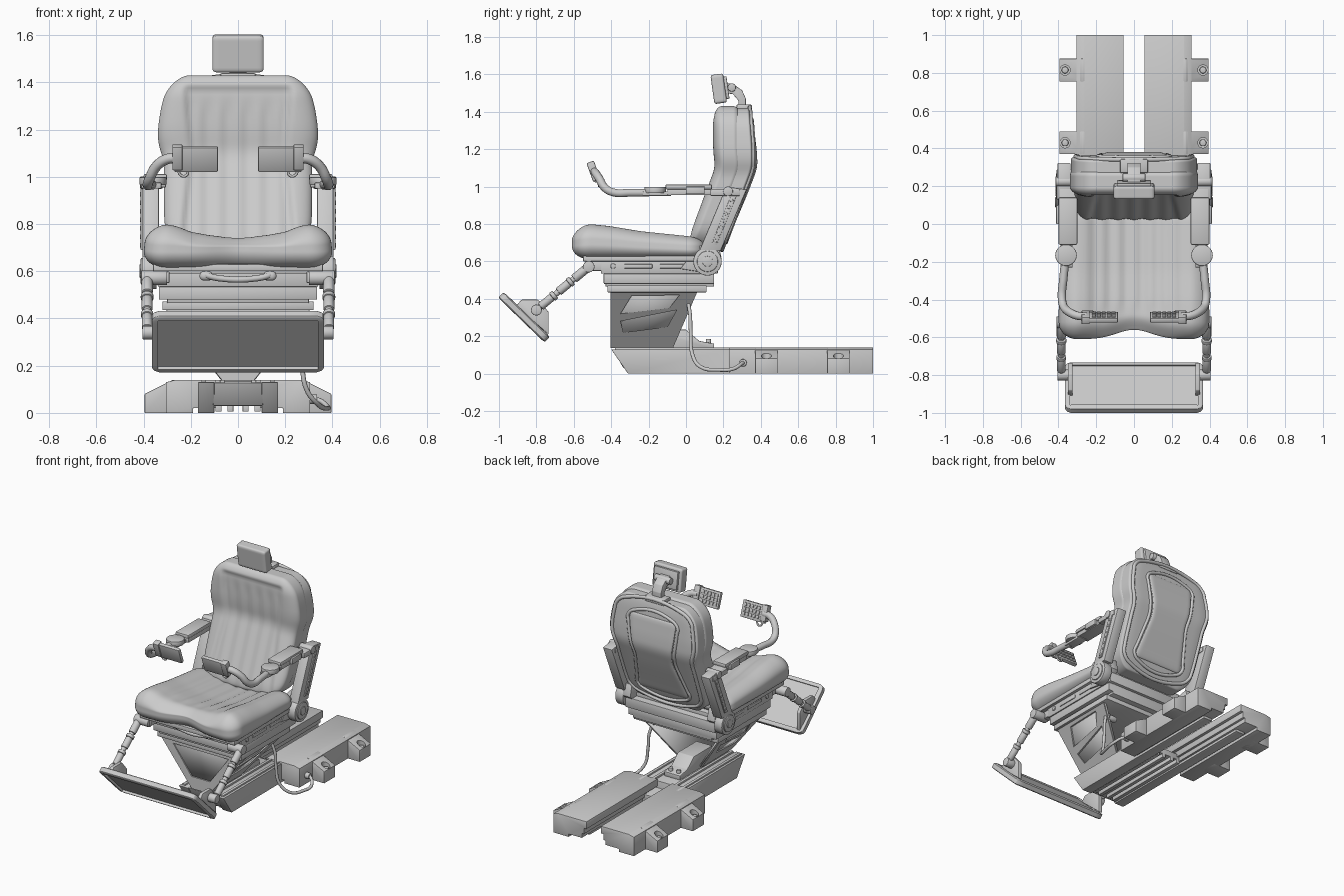
import bpy, bmesh
from math import cos, sin, pi, radians, exp
from mathutils import Vector, Matrix

if "Cube" in bpy.data.objects:
    bpy.data.objects.remove(bpy.data.objects["Cube"])

def add(name, bm, mirror=False, smooth=30, mat=None):
    if mat: bmesh.ops.transform(bm, matrix=mat, verts=bm.verts)
    bmesh.ops.recalc_face_normals(bm, faces=bm.faces)
    me = bpy.data.meshes.new(name)
    bm.to_mesh(me); bm.free()
    return link(bpy.data.objects.new(name, me), mirror, smooth)

def link(ob, mirror, smooth):
    if not ob.users_collection: bpy.context.collection.objects.link(ob)
    bpy.ops.object.select_all(action='DESELECT')
    ob.select_set(True); bpy.context.view_layer.objects.active = ob
    if ob.type == 'CURVE':
        bpy.ops.object.convert(target='MESH'); ob = bpy.context.object
    bpy.ops.object.shade_smooth_by_angle(angle=radians(smooth))
    if mirror: ob.modifiers.new("Mirror", 'MIRROR')
    return ob

def bevel(bm, w):
    if w: bmesh.ops.bevel(bm, geom=bm.edges[:], offset=w, segments=2, profile=0.5, affect='EDGES')

def box(name, x, y, z, b=0.004, mirror=False, mat=None):
    bm = bmesh.new(); bmesh.ops.create_cube(bm, size=1)
    for v in bm.verts:
        v.co = [r[0] if c < 0 else r[1] for c, r in zip(v.co, (x, y, z))]
    bevel(bm, b)
    return add(name, bm, mirror, mat=mat)

def prism(name, pts, axis, a, b, bev=0.003, mirror=False):
    """Extrude a profile: (y,z) along x, (x,z) along y."""
    place = {'x': lambda p, t: (t, *p), 'y': lambda p, t: (p[0], t, p[1])}[axis]
    bm = bmesh.new()
    A = [bm.verts.new(place(p, a)) for p in pts]
    B = [bm.verts.new(place(p, b)) for p in pts]
    bm.faces.new(A); bm.faces.new(B)
    for i in range(len(pts)):
        j = (i + 1) % len(pts)
        bm.faces.new((A[i], A[j], B[j], B[i]))
    bmesh.ops.recalc_face_normals(bm, faces=bm.faces)
    bevel(bm, bev)
    return add(name, bm, mirror)

def cyl(name, p, q, r, mirror=False, b=0.004):
    p, q = Vector(p), Vector(q); d = q - p
    bm = bmesh.new()
    bmesh.ops.create_cone(bm, cap_ends=True, segments=28, radius1=r, radius2=r, depth=d.length)
    rim = [e for e in bm.edges if any(len(f.verts) > 4 for f in e.link_faces)]
    if b: bmesh.ops.bevel(bm, geom=rim, offset=b, segments=2, profile=0.5, affect='EDGES')
    return add(name, bm, mirror, mat=Matrix.Translation((p + q) / 2) @ d.to_track_quat('Z', 'Y').to_matrix().to_4x4())

def tube(name, pts, r, mirror=False, cyclic=False):
    cu = bpy.data.curves.new(name, 'CURVE'); cu.dimensions = '3D'
    cu.bevel_depth = r; cu.bevel_resolution = 3; cu.use_fill_caps = True; cu.resolution_u = 8
    sp = cu.splines.new('BEZIER')
    sp.bezier_points.add(len(pts) - 1)
    for k, p in zip(sp.bezier_points, pts):
        k.co = p; k.handle_left_type = k.handle_right_type = 'AUTO'
    sp.use_cyclic_u = cyclic
    return link(bpy.data.objects.new(name, cu), mirror, 50)

def pillow(name, half, rad, cuts, fn=None, mat=None, smooth=60):
    """Finely divided box with rounded edges, then reshaped by fn."""
    bm = bmesh.new(); bmesh.ops.create_cube(bm, size=2)
    bmesh.ops.subdivide_edges(bm, edges=bm.edges[:], cuts=cuts, use_grid_fill=True)
    for v in bm.verts:
        p = [c * h for c, h in zip(v.co, half)]
        inn = [max(-(h - r), min(h - r, c)) for c, h, r in zip(p, half, rad)]
        d = Vector([(c - i) / r for c, i, r in zip(p, inn, rad)])
        if d.length > 1e-6:
            d *= max(abs(c) for c in d) / d.length
        q = Vector([i + c * r for i, c, r in zip(inn, d, rad)])
        v.co = fn(q) if fn else q
    return add(name, bm, False, smooth, mat)

def cut(ob, cutter):
    m = ob.modifiers.new("Cut", 'BOOLEAN'); m.object = cutter; m.solver = 'EXACT'
    bpy.context.view_layer.objects.active = ob
    bpy.ops.object.modifier_apply(modifier=m.name)
    bpy.data.objects.remove(cutter)
    link(ob, False, 25)

def lerp(t, pts):
    if t <= pts[0][0]: return pts[0][1]
    for (a, u), (b, v) in zip(pts, pts[1:]):
        if t <= b: return u + (v - u) * (t - a) / (b - a)
    return pts[-1][1]
def soft(t, pts, d=0.03): return sum(lerp(t + k * d / 2, pts) for k in range(-2, 3)) / 5
def sm(a, b, t):
    t = max(0, min(1, (t - a) / (b - a))); return t * t * (3 - 2 * t)

# floor rails with bolted lugs
prism("floor_rail", [(.055, .14), (.265, .14), (.305, .13), (.305, 0), (.19, 0), (.19, .02), (.09, .02), (.09, .05), (.075, .05),
      (.075, .09), (.055, .09)], 'y', .23, 1.0, .002, True)
for y in (.43, .815):
    lug = prism("rail_lug", [(.26, .14), (.275, .14), (.395, .08), (.395, 0), (.26, 0)], 'y', y - .06, y + .06, .002)
    cut(lug, cyl("cutter", (.365, y, .055), (.365, y, .2), .027, b=0))
    lug.modifiers.new("Mirror", 'MIRROR')
    cyl("lug_bolt", (.365, y, .05), (.365, y, .08), .018, True)
# sliding base: deep side beams joined by a thin web
prism("slide_beam", [(-.40, .13), (-.31, 0), (.9, 0), (.9, .018), (.23, .018), (.23, .13)], 'x', .10, .17, .003, True)
prism("slide_web", [(-.39, .128), (-.335, .03), (.34, .03), (.34, .07), (.23, .08), (.23, .128)], 'x', -.105, .105)
for x in (.02, .07):
    box("slide_under_rib", (x, x + .025), (-.30, .34), (.005, .035), .002, True)
for x in (.075, .135):
    box("slide_rib", (x, x + .02), (-.38, .3), (.12, .14), .002, True)
prism("rear_wedge", [(-.2, .13), (.15, .13), (.15, .16), (.07, .175), (0, .235), (-.2, .235)], 'x', -.06, .06)
cyl("wedge_bolt", (.03, .12, .15), (.03, .12, .185), .014, True)

# flared pedestal: cut outer skin over a plain inner skin
def hopper(name, d):
    T = [(.30 - d, .06), (.30 - d, -.40 + d)]; B = [(.065 - d, -.07), (.065 - d, -.40 + d)]
    bm = bmesh.new()
    V = [bm.verts.new((s * x, y, z)) for s in (1, -1) for q, z in ((T, .44), (B, .14)) for x, y in q]
    for f in ((0, 1, 3, 2), (4, 5, 7, 6), (1, 5, 7, 3)): bm.faces.new([V[i] for i in f])
    ob = add(name, bm, smooth=20)
    m = ob.modifiers.new("Thick", 'SOLIDIFY'); m.thickness = .012; m.offset = 0
    bpy.ops.object.modifier_apply(modifier="Thick")
    return ob
skin = hopper("pedestal_skin", 0)
hopper("pedestal_inner", .010)
cut(skin, prism("cutter", [(-.35, .32), (-.29, .417), (-.035, .42), (-.09, .35)], 'x', -.5, .5, 0))
cut(skin, prism("cutter", [(-.35, .28), (-.05, .34), (-.10, .25), (-.335, .22)], 'x', -.5, .5, 0))
cut(skin, prism("cutter", [(-.21, .41), (.21, .41), (.07, .22), (-.07, .22)], 'y', -.45, -.393, 0))

# suspension stack under the seat
for x, y0, y1, z0, z1 in ((.32, -.42, .11, .435, .472), (.335, -.44, .15, .48, .535),
                          (.30, -.43, .15, .465, .56), (.34, -.455, .17, .535, .605), (.30, -.48, .12, .59, .63)):
    box("suspension_plate", (-x, x), (y0, y1), (z0, z1))
for y0, y1 in ((-.33, -.18), (-.14, .04)):
    box("side_slot_trim", (.335, .345), (y0, y1), (.563, .585), .002, True)
cyl("side_button", (.33, -.39, .575), (.348, -.39, .575), .014, True)
tube("lift_handle", [(-.15, -.45, .59), (-.14, -.48, .585), (-.08, -.49, .57), (.08, -.49, .57), (.14, -.48, .585), (.15, -.45, .59)], .013)
for s in (-1, 1):
    pillow("handle_end", (.028, .018, .02), (.02, .017, .019), 6, mat=Matrix.Translation((s * .135, -.478, .58)))

# seat cushion with side bolsters and ribs
SEAT = [(-.62, .775), (-.52, .802), (-.4, .79), (-.25, .765), (0, .74), (.1, .73)]
def seat_shape(p):
    x, y, z = p.x, p.y - .255, p.z + .09
    t = z / .18
    x *= 1 - .05 * sm(-.5, .1, y) - .05 * t * t
    m = 1 - sm(.17, .32, abs(x))
    rib = .005 * cos(x * 2 * pi / .085) * m * sm(.6, .95, t) * sm(-.55, -.4, y)
    y += .05 * exp(-(x / .13) ** 2) * (1 - sm(-.6, -.3, y))
    z = .612 + t * (soft(y, SEAT) - .612) - (.022 + .035 * exp(-(x / .2) ** 2)) * m * sm(.4, 1, t) + rib
    return Vector((x, y, z))
pillow("seat_cushion", (.402, .355, .09), (.1, .09, .075), 46, seat_shape)
box("seat_pan", (-.36, .36), (-.55, .1), (.60, .63))

# backrest: cushion, shell, rear panel
FRONT = [(.66, -.02), (.75, .02), (1.1, .155), (1.2, .145), (1.43, .142)]
BACK = [(.66, .205), (1.1, .372), (1.2, .372), (1.43, .355)]
WIDE = [(.66, .28), (.8, .312), (1.0, .315), (1.07, .313), (1.13, .337), (1.2, .34), (1.3, .325), (1.43, .285)]
PANEL = [(.70, .2), (.85, .17), (1.02, .135), (1.2, .165), (1.36, .18)]
def cushion_shape(p):
    z = p.z + 1.05; f = max(0, -p.y / .08)
    x = p.x / .33 * soft(z, WIDE)
    edge = soft(z, [(.7, .25), (1.1, .2), (1.38, .23)])
    m = (1 - sm(edge - .025, edge + .015, abs(x))) * (1 - sm(1.36, 1.395, z))
    rib = .004 * cos(x * 2 * pi / .085) * m * (1 - sm(1.25, 1.36, z))
    return Vector((x, soft(z, FRONT) + .08 + p.y + f * (.016 * m - rib), z))
pillow("back_cushion", (.33, .08, .38), (.1, .05, .1), 46, cushion_shape)
def shell_shape(p):
    z = p.z + 1.04
    return Vector((p.x / .33 * soft(z, WIDE) * .985, soft(z, BACK) - .073 + p.y, z))
pillow("back_shell", (.33, .065, .38), (.1, .02, .1), 36, shell_shape)
def panel_shape(p):
    z = p.z + 1.03
    return Vector((p.x / .17 * soft(z, PANEL), soft(z, BACK) - .01 + p.y + .008 * sm(.75, 1.0, z) * (1 - sm(1.1, 1.3, z)), z))
pillow("rear_panel", (.17, .012, .28), (.03, .01, .03), 30, panel_shape)
def loop(name, table, inset, z0, z1, r, off):
    zs = [z0 + (z1 - z0) * k / 14 for k in range(15)]
    side = [(soft(z, table) - inset - (.05 if k in (0, 14) else 0), soft(z, BACK) + off, z) for k, z in enumerate(zs)]
    tube(name, side + [(-x, y, z) for x, y, z in side[::-1]], r, cyclic=True)
loop("panel_rim", PANEL, -.015, .735, 1.325, .011, -.008)
loop("shell_rim", WIDE, .03, .70, 1.39, .012, -.014)

# headrest on a curved bracket
tilt = Matrix.Translation((0, .175, 1.523)) @ Matrix.Rotation(radians(8), 4, 'X')
pillow("headrest", (.108, .034, .078), (.012, .012, .012), 14, mat=tilt)
box("headrest_plate", (-.09, .09), (.03, .05), (-.06, .06), mat=tilt)
prism("headrest_bracket", [(.20, 1.55), (.20, 1.50), (.25, 1.495), (.28, 1.46), (.285, 1.36), (.32, 1.36), (.32, 1.47), (.30, 1.515), (.25, 1.55)], 'x', -.035, .035)
cyl("headrest_pivot", (-.06, .245, 1.53), (.06, .245, 1.53), .022)
box("headrest_clamp", (-.075, .075), (.27, .345), (1.40, 1.44), .008)

# leaning arm posts and recliner hubs
prism("arm_post", [(.07, .655), (.185, .655), (.325, .985), (.215, 1.0)], 'x', .335, .405, .006, True)
prism("post_channel", [(.135, .69), (.165, .69), (.27, .95), (.24, .95)], 'x', .40, .412, .002, True)
for k in range(7):
    y, z = .157 + k * .0145, .71 + k * .036
    cyl("post_stud", (.41, y, z), (.415, y, z), .009, True, b=.002)
cyl("recliner_hub", (.345, .115, .60), (.405, .115, .60), .076, True)
cyl("hub_ring", (.40, .115, .60), (.412, .115, .60), .056, True)
cyl("hub_cap", (.41, .115, .60), (.417, .115, .60), .028, True, b=.002)
prism("hub_bracket", [(-.03, .56), (.1, .54), (.19, .62), (.17, .70), (.06, .68)], 'x', .29, .35, .004, True)

# armrests with swivel disc and control arm
box("armrest_pad", (.30, .40), (-.11, .14), (.985, 1.012), .008, True)
box("armrest_plate", (.305, .395), (-.1, .19), (.955, .985), .004, True)
box("armrest_mount", (.33, .41), (.13, .29), (.95, .985), .006, True)
cyl("armrest_pivot", (.32, .225, .975), (.415, .225, .975), .026, True)
box("armrest_latch", (.385, .412), (.0, .1), (.96, 1.0), .004, True)
cyl("swivel_disc", (.36, -.165, .965), (.36, -.165, .998), .057, True)
box("swivel_plate", (.325, .39), (-.23, -.08), (.95, .975), .004, True)
tube("control_arm", [(.365, -.2, .967), (.375, -.3, .967), (.382, -.38, .967), (.375, -.43, .99), (.345, -.465, 1.045),
                     (.30, -.485, 1.075), (.25, -.49, 1.08)], .022, True)
pad = Matrix.Translation((0, -.493, 1.075)) @ Matrix.Rotation(radians(20), 4, 'X')
box("control_panel", (.085, .27), (-.012, .012), (-.055, .055), .005, True, pad)
box("panel_clamp", (.235, .278), (-.02, .022), (-.045, .06), .005, True, pad)
for i in range(5):
    for j in range(3):
        x, z = .098 + i * .026, -.038 + j * .029
        box("panel_key", (x, x + .02), (.01, .019), (z, z + .021), .002, True, pad)
tube("panel_hook", [(.255, -.47, 1.03), (.24, -.465, 1.005), (.22, -.465, 1.005), (.21, -.47, 1.03)], .006, True)

# footrest tray recessed on both sides, hinges and telescopic legs
foot = Matrix.Translation((0, -.866, .302)) @ Matrix.Rotation(radians(-44), 4, 'X')
tray = pillow("foot_tray", (.365, .172, .022), (.035, .035, .008), 22, mat=foot, smooth=30)
cut(tray, box("cutter", (-.338, .338), (-.147, .147), (-.05, -.006), 0, mat=foot))
cut(tray, box("cutter", (-.338, .338), (-.147, .147), (.012, .05), 0, mat=foot))
prism("foot_bracket", [(-.91, .36), (-.88, .395), (-.79, .395), (-.735, .33), (-.735, .21)], 'x', .325, .35, .004, True)
a, b = Vector((.385, -.80, .34)), Vector((.385, -.52, .572))
cyl("foot_hinge", (.33, a.y, a.z), (.405, a.y, a.z), .029, True)
for s, e, r in ((0, 1, .016), (.08, .3, .022), (.3, .36, .026), (.42, .62, .023), (.62, .68, .027), (.72, 1, .024)):
    cyl("foot_leg", a.lerp(b, s), a.lerp(b, e), r, True)
cyl("leg_pivot", (.30, b.y, b.z), (.41, b.y, b.z), .031, True)
box("leg_pivot_arm", (.29, .335), (-.53, -.38), (.55, .60), .006, True)

# power cable down to the rail
tube("power_cable", [(.17, -.02, .40), (.22, .0, .405), (.26, .02, .33), (.27, .025, .22), (.29, .035, .1), (.34, .08, .035),
                     (.375, .18, .02), (.38, .25, .025), (.34, .30, .055), (.30, .31, .06)], .01)
cyl("cable_socket", (.30, .305, .058), (.335, .305, .058), .02)
cyl("cable_gland", (.14, -.02, .40), (.20, -.02, .40), .02)
